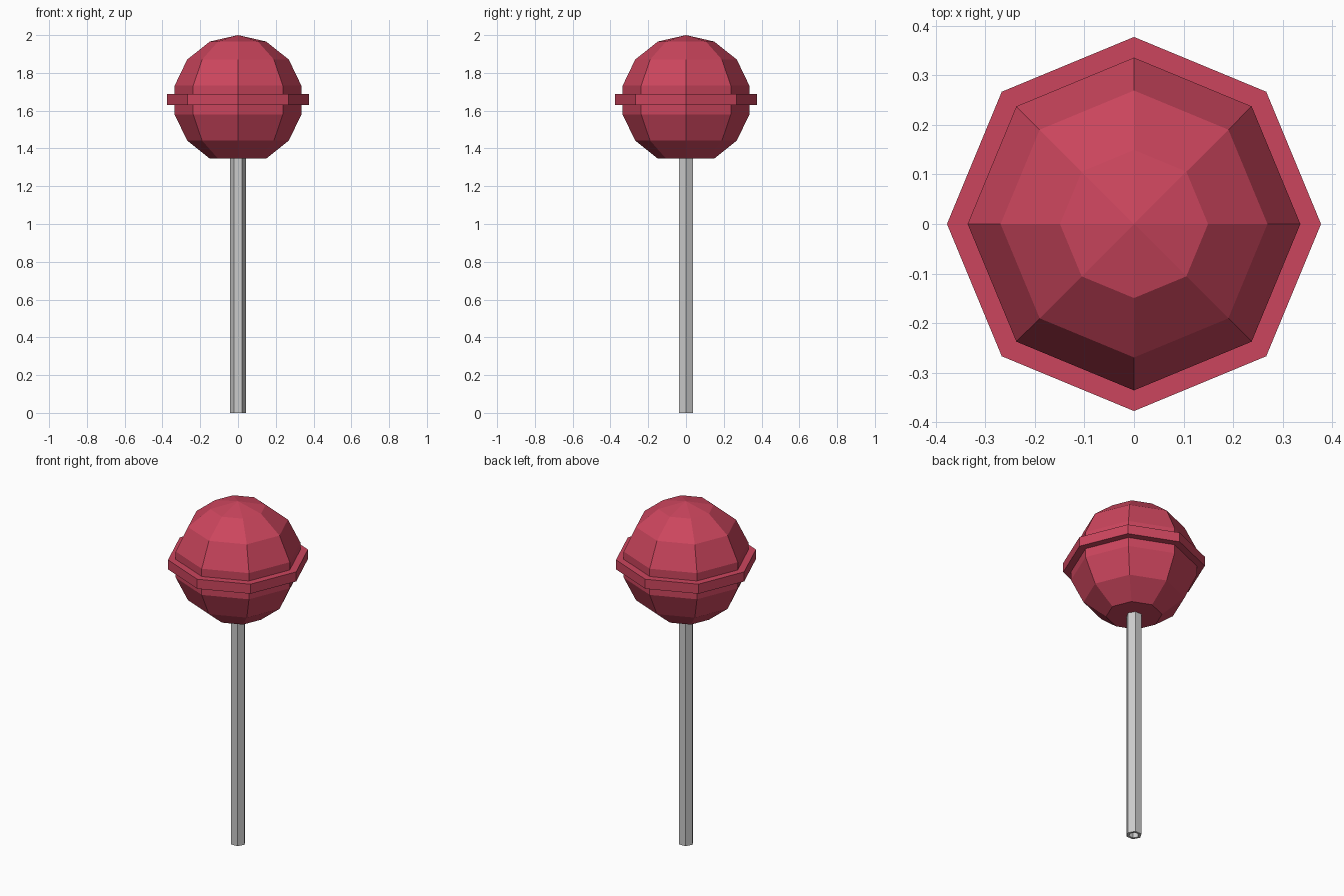
import bpy, bmesh
from math import sin, cos, pi

if "Cube" in bpy.data.objects:
    bpy.data.objects.remove(bpy.data.objects["Cube"])


def lathe(name, profile, sides, color=None, closed=False):
    """Revolve (radius, z) points around z; ends are poles/caps unless closed."""
    bm = bmesh.new()
    rings = []
    for r, z in profile:
        if r == 0:
            rings.append([bm.verts.new((0, 0, z))] * sides)
        else:
            rings.append([bm.verts.new((r * cos(2 * pi * i / sides),
                                        r * sin(2 * pi * i / sides), z))
                          for i in range(sides)])
    pairs = list(zip(rings, rings[1:]))
    if closed:
        pairs.append((rings[-1], rings[0]))
    for a, b in pairs:
        for i in range(sides):
            j = (i + 1) % sides
            corners = list(dict.fromkeys((a[i], a[j], b[j], b[i])))
            bm.faces.new(corners)
    if not closed:
        for ring in (rings[0], rings[-1]):
            if len(set(ring)) > 1:
                bm.faces.new(ring)
    bmesh.ops.recalc_face_normals(bm, faces=bm.faces)
    mesh = bpy.data.meshes.new(name)
    bm.to_mesh(mesh)
    bm.free()
    obj = bpy.data.objects.new(name, mesh)
    bpy.context.collection.objects.link(obj)
    if color:
        mat = bpy.data.materials.new(name + "_red")
        mat.diffuse_color = color
        mat.use_nodes = True
        mat.node_tree.nodes["Principled BSDF"].inputs["Base Color"].default_value = mat.diffuse_color
        mesh.materials.append(mat)
    return obj


# Candy ball: seven-band sphere with a flat base and a raised rim at the middle
R, CZ = 0.344, 1.656
arc = [(R * sin(k * pi / 7), CZ + R * cos(k * pi / 7)) for k in range(1, 7)]
side = arc[2][0]
rim = [(side, 1.687), (0.377, 1.687), (0.377, 1.631), (side, 1.631)]
lathe("candy_ball", [(0, 2.0)] + arc[:3] + rim + arc[3:], 8,
      (0.60, 0.06, 0.11, 1))

# Stick: hollow hexagonal tube
lathe("stick", [(0.042, 0), (0.042, 1.36), (0.028, 1.36), (0.028, 0)], 6,
      closed=True)
